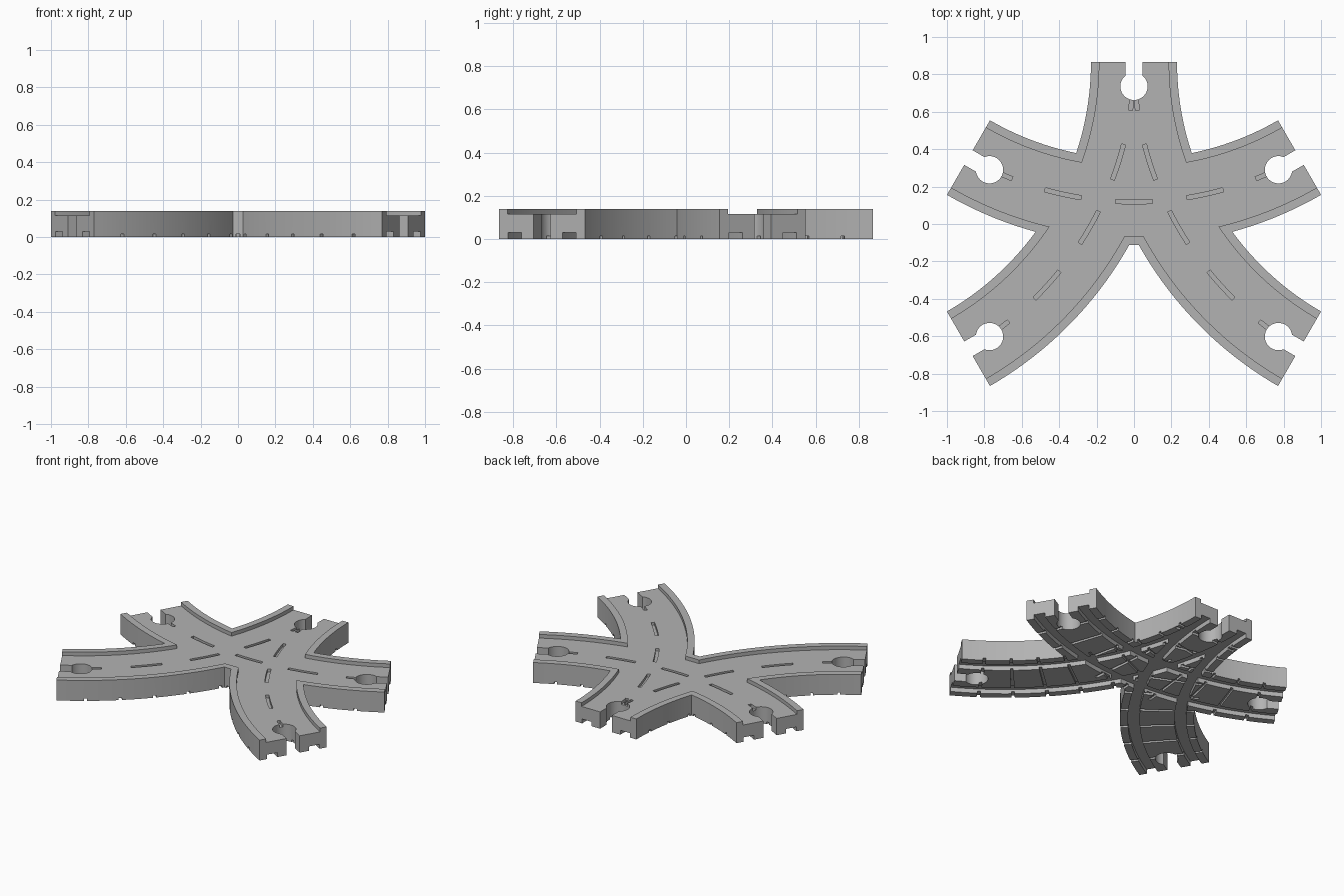
import bpy, bmesh
from math import radians, cos, sin, sqrt
from mathutils import Vector, Matrix

if "Cube" in bpy.data.objects:
    bpy.data.objects.remove(bpy.data.objects["Cube"], do_unlink=True)

REACH = 1.022                     # hub to the end of each arm
R = REACH * sqrt(3)               # centre line radius of each curved road
HALF = 0.23                       # half width of a road
HUB = Vector((0, -0.156, 0))
HEIGHT = 0.14
ROAD = 0.115


def polar(angle, dist):
    a = radians(angle)
    return Vector((cos(a) * dist, sin(a) * dist, 0))


def prism(bm, outline, z0, z1):
    """Extrude a closed flat outline from z0 to z1."""
    face = bm.faces.new([bm.verts.new((p.x, p.y, z0)) for p in outline])
    top = bmesh.ops.extrude_face_region(bm, geom=[face])["geom"]
    verts = [v for v in top if isinstance(v, bmesh.types.BMVert)]
    bmesh.ops.translate(bm, verts=verts, vec=(0, 0, z1 - z0))


def sector(bm, heading, mid, spread, r0, r1, z0, z1, steps):
    """Curved strip around the bend centre that lies in the given heading."""
    centre = HUB + polar(heading, 2 * REACH)
    angles = [heading + 180 + mid + spread * (2 * i / steps - 1) for i in range(steps + 1)]
    outline = [centre + polar(a, r1) for a in angles]
    outline += [centre + polar(a, r0) for a in reversed(angles)]
    prism(bm, outline, z0, z1)


def finish(name, bm):
    bmesh.ops.recalc_face_normals(bm, faces=bm.faces)
    mesh = bpy.data.meshes.new(name)
    bm.to_mesh(mesh)
    bm.free()
    obj = bpy.data.objects.new(name, mesh)
    bpy.context.collection.objects.link(obj)
    return obj


def strips(name, heading, parts):
    bm = bmesh.new()
    for part in parts:
        sector(bm, heading, *part)
    return finish(name, bm)


track = None


def combine(tool, operation):
    """Apply a boolean to the track and discard the tool."""
    mod = track.modifiers.new(tool.name, "BOOLEAN")
    mod.operation = operation
    mod.solver = "MANIFOLD"
    mod.object = tool
    bpy.context.view_layer.objects.active = track
    bpy.ops.object.modifier_apply(modifier=mod.name)
    bpy.data.objects.remove(tool, do_unlink=True)


# Three crossing curved roads make the body
bends = (30, 90, 150)
for heading in bends:
    band = strips("road_junction", heading, [(0, 30, R - HALF, R + HALF, 0, HEIGHT, 40)])
    if track is None:
        track = band
    else:
        combine(band, "UNION")

PITCH = 6.2                       # angle between sleepers
for heading in bends:
    # Sunken road bed between raised kerbs
    bed = HALF - 0.045
    combine(strips("road_bed", heading,
                   [(0, 31, R - bed, R + bed, ROAD, 0.2, 40)]), "DIFFERENCE")
for heading in bends:
    # Dashed centre line
    combine(strips("lane_dashes", heading,
                   [(k * PITCH * 2, 3.2, R - 0.011, R + 0.011, ROAD - 0.02, 0.2, 4)
                    for k in range(-2, 3)]), "DIFFERENCE")
    # Wheel grooves underneath
    combine(strips("wheel_grooves", heading,
                   [(0, 31, R + s * 0.145 - 0.036, R + s * 0.145 + 0.036, -0.1, 0.03, 40)
                    for s in (-1, 1)]), "DIFFERENCE")
    # Sleeper gaps underneath
    combine(strips("sleeper_gaps", heading,
                   [(k * PITCH, 0.3, R - HALF - 0.01, R + HALF + 0.01, -0.1, 0.015, 2)
                    for k in range(-4, 5)]), "DIFFERENCE")

# Coupling sockets: a round hole and an open neck at each arm end
holes, necks = bmesh.new(), bmesh.new()
for arm in (-30, 30, 90, 150, 210):
    spot = HUB + polar(arm, REACH - 0.13)
    prism(holes, [spot + polar(arm + 7.5 * i, 0.073) for i in range(48)], -0.1, 0.3)
    along, side = polar(arm, 0.25), polar(arm + 90, 0.045)
    prism(necks, [spot - side, spot + along - side, spot + along + side, spot + side], -0.1, 0.3)
combine(finish("socket_holes", holes), "DIFFERENCE")
combine(finish("socket_necks", necks), "DIFFERENCE")

# Grey plastic
grey = bpy.data.materials.new("grey_plastic")
grey.use_nodes = True
colour = (0.45, 0.45, 0.45, 1)
grey.diffuse_color = colour
grey.node_tree.nodes["Principled BSDF"].inputs["Base Color"].default_value = colour
track.data.materials.clear()
track.data.materials.append(grey)

bpy.ops.object.select_all(action="DESELECT")
track.select_set(True)
bpy.context.view_layer.objects.active = track
bpy.ops.object.shade_smooth_by_angle(angle=radians(30))
